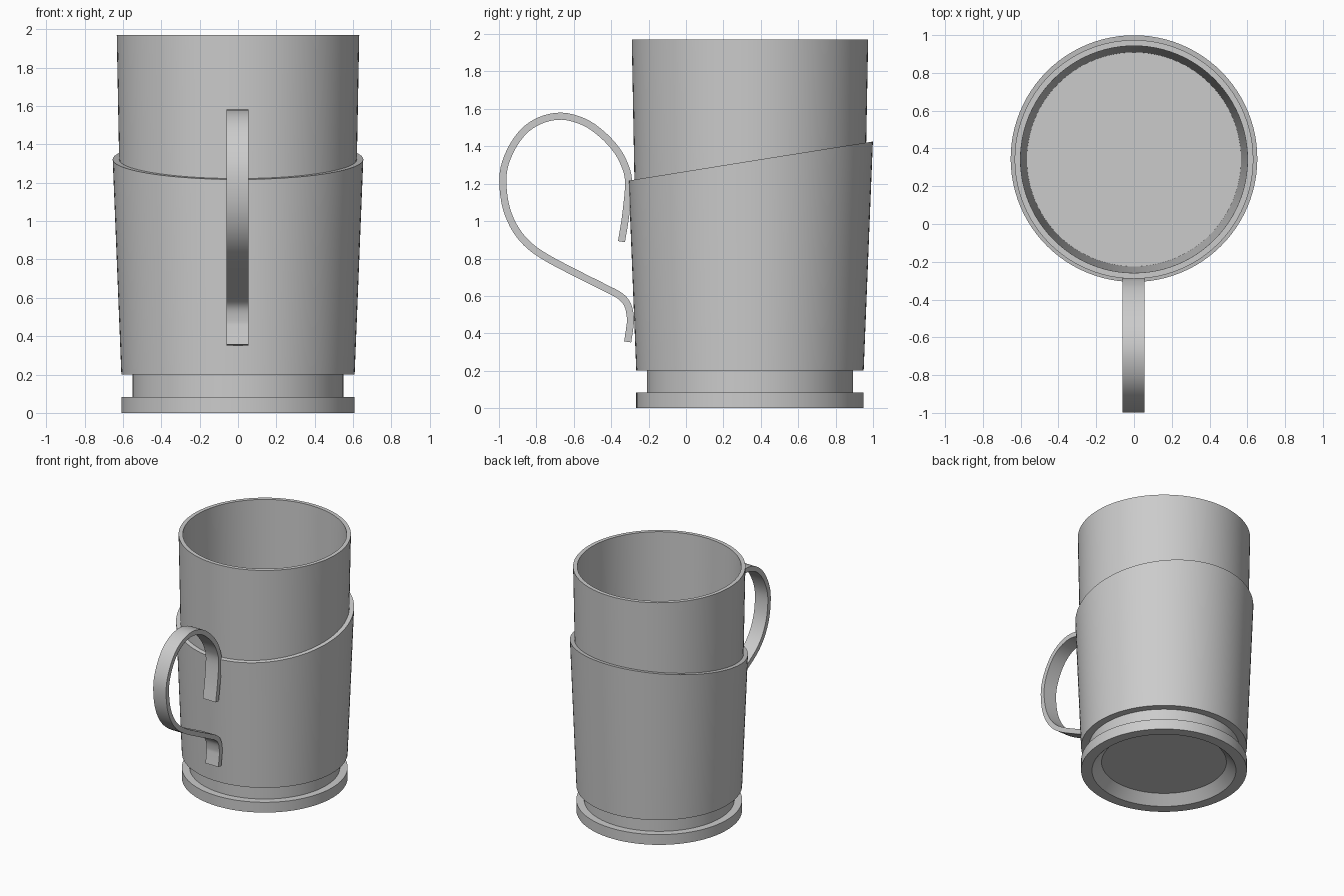
import bpy, bmesh, math
from mathutils import Vector

if "Cube" in bpy.data.objects:
    bpy.data.objects.remove(bpy.data.objects["Cube"])

CY = 0.342      # axis of the cup in y
SIDES = 96

grey = bpy.data.materials.new("plain_grey")
grey.diffuse_color = (0.6, 0.6, 0.6, 1)
grey.use_nodes = True
grey.node_tree.nodes["Principled BSDF"].inputs["Base Color"].default_value = grey.diffuse_color


def finish(name, bm, angle):
    bmesh.ops.recalc_face_normals(bm, faces=bm.faces)
    me = bpy.data.meshes.new(name)
    bm.to_mesh(me)
    bm.free()
    me.materials.append(grey)
    ob = bpy.data.objects.new(name, me)
    bpy.context.collection.objects.link(ob)
    bpy.ops.object.select_all(action='DESELECT')
    ob.select_set(True)
    bpy.context.view_layer.objects.active = ob
    bpy.ops.object.shade_smooth_by_angle(angle=math.radians(angle))


def lathe(name, profile):
    """Spin (radius, z, slant, flare) rings; the first and last are capped."""
    bm = bmesh.new()
    rings = []
    for r, z, *extra in profile:
        slant, flare = extra or (0, 0)
        ring = []
        for i in range(SIDES):
            a = 2 * math.pi * i / SIDES
            dz = slant * r * math.sin(a)
            rr = r + flare * dz
            ring.append(bm.verts.new((rr * math.cos(a), CY + rr * math.sin(a), z + dz)))
        rings.append(ring)
    for lo, hi in zip(rings, rings[1:]):
        for i in range(SIDES):
            j = (i + 1) % SIDES
            bm.faces.new((lo[i], lo[j], hi[j], hi[i]))
    bm.faces.new(rings[0])
    bm.faces.new(rings[-1])
    finish(name, bm, 30)


# Foot with a flange, a narrower neck and a recessed underside
lathe("foot", [(0.458, 0.07), (0.528, 0), (0.608, 0), (0.608, 0.083),
               (0.551, 0.083), (0.551, 0.205)])

# Flared outer holder with a slanted rim
lathe("holder", [(0.608, 0.2), (0.653, 1.321, 0.16, 0.04),
                 (0.619, 1.321, 0.16, 0.04), (0.575, 0.21)])

# Inner tumbler
lathe("tumbler", [(0.599, 0.22), (0.632, 1.97), (0.601, 1.97), (0.567, 0.24)])

# Handle: curved flat strap, centre line in (y, z)
path = [(-0.345, 0.89), (-0.322, 1.035), (-0.307, 1.21), (-0.33, 1.305),
        (-0.375, 1.385), (-0.45, 1.465), (-0.545, 1.53), (-0.665, 1.561),
        (-0.78, 1.538), (-0.872, 1.475), (-0.942, 1.37), (-0.978, 1.25),
        (-0.968, 1.1), (-0.925, 0.98), (-0.855, 0.885), (-0.755, 0.81),
        (-0.594, 0.724), (-0.433, 0.643), (-0.353, 0.6), (-0.312, 0.552),
        (-0.297, 0.482), (-0.3, 0.435), (-0.312, 0.354)]
pts = [Vector(p) for p in path]
ext = [2 * pts[0] - pts[1]] + pts + [2 * pts[-1] - pts[-2]]
line = []
for k in range(1, len(ext) - 2):
    a, b, c, d = ext[k - 1:k + 3]
    for s in range(4):
        t = s / 4
        line.append(0.5 * (2 * b + (c - a) * t + (2 * a - 5 * b + 4 * c - d) * t * t
                           + (3 * b - a - 3 * c + d) * t ** 3))
line.append(pts[-1])

bm = bmesh.new()
sections = []
for i, p in enumerate(line):
    tan = (line[min(i + 1, len(line) - 1)] - line[max(i - 1, 0)]).normalized()
    n = Vector((-tan.y, tan.x)) * 0.019
    sections.append([bm.verts.new((x, p.x + s * n.x, p.y + s * n.y))
                     for x, s in ((-0.06, -1), (0.055, -1), (0.055, 1), (-0.06, 1))])
for lo, hi in zip(sections, sections[1:]):
    for i in range(4):
        j = (i + 1) % 4
        bm.faces.new((lo[i], lo[j], hi[j], hi[i]))
bm.faces.new(sections[0])
bm.faces.new(sections[-1])
finish("handle", bm, 40)
